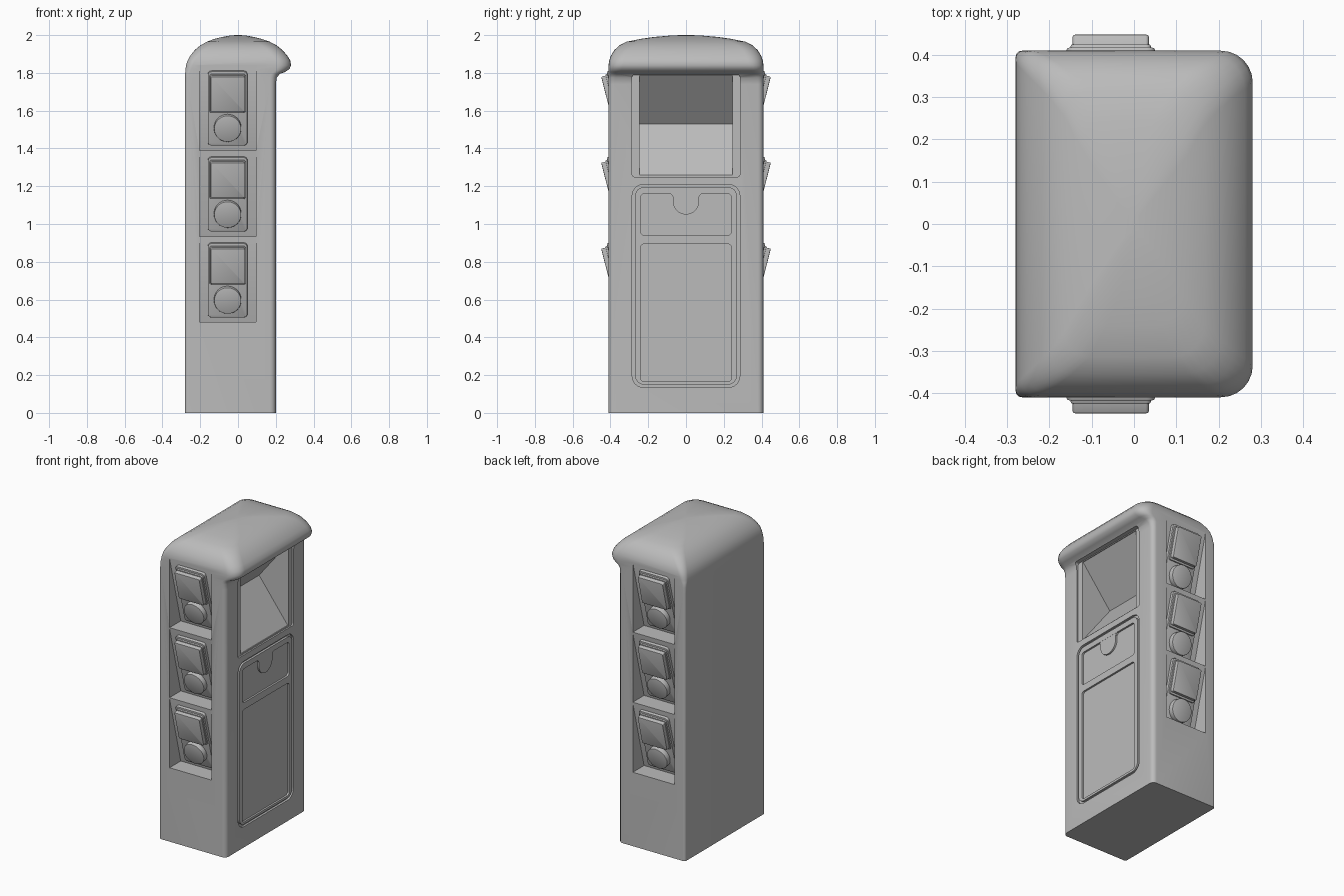
import bpy, bmesh, math
from mathutils import Matrix, Vector

old = bpy.data.objects.get("Cube")
if old:
    bpy.data.objects.remove(old, do_unlink=True)

GREY = bpy.data.materials.new("light grey")
GREY.use_nodes = True
GREY.diffuse_color = (0.5, 0.5, 0.5, 1)
GREY.node_tree.nodes["Principled BSDF"].inputs["Base Color"].default_value = (0.5, 0.5, 0.5, 1)


def frame(u, v, n, origin=(0, 0, 0)):
    """Matrix whose columns are the given axes."""
    m = Matrix((u, v, n)).transposed().to_4x4()
    m.translation = Vector(origin)
    return m


def arc(cx, cy, r, a0, a1, n=8):
    angles = [math.radians(a0 + (a1 - a0) * i / n) for i in range(n + 1)]
    return [(cx + r * math.cos(a), cy + r * math.sin(a)) for a in angles]


def rounded(x0, x1, y0, y1, r, r_left=None, n=6):
    """Rounded rectangle; the left corners may have their own radius."""
    q = r if r_left is None else r_left
    return (arc(x1 - r, y1 - r, r, 0, 90, n) + arc(x0 + q, y1 - q, q, 90, 180, n)
            + arc(x0 + q, y0 + q, q, 180, 270, n) + arc(x1 - r, y0 + r, r, 270, 360, n))


def loft(name, rings, matrix=Matrix()):
    """Closed solid through rings of 3D points."""
    bm = bmesh.new()
    loops = [[bm.verts.new(matrix @ Vector(p)) for p in ring] for ring in rings]
    for a, b in zip(loops, loops[1:]):
        for i in range(len(a)):
            j = (i + 1) % len(a)
            bm.faces.new((a[i], a[j], b[j], b[i]))
    bm.faces.new(loops[0][::-1])
    bm.faces.new(loops[-1])
    bmesh.ops.recalc_face_normals(bm, faces=bm.faces[:])
    mesh = bpy.data.meshes.new(name)
    bm.to_mesh(mesh)
    bm.free()
    mesh.materials.append(GREY)
    ob = bpy.data.objects.new(name, mesh)
    bpy.context.collection.objects.link(ob)
    return ob


def prism(name, pts, matrix, lo, hi):
    return loft(name, [[(u, v, h) for u, v in pts] for h in (lo, hi)], matrix)


def activate(ob):
    bpy.ops.object.select_all(action='DESELECT')
    ob.select_set(True)
    bpy.context.view_layer.objects.active = ob


def cut(ob, cutter):
    mod = ob.modifiers.new("cut", 'BOOLEAN')
    mod.operation = 'DIFFERENCE'
    mod.solver = 'EXACT'
    mod.object = cutter
    activate(ob)
    bpy.ops.object.modifier_apply(modifier=mod.name)
    bpy.data.objects.remove(cutter, do_unlink=True)


def finish(ob, bevel=0):
    activate(ob)
    if bevel:
        mod = ob.modifiers.new("soft edges", 'BEVEL')
        mod.width = bevel
        mod.segments = 2
        mod.limit_method = 'ANGLE'
        bpy.ops.object.modifier_apply(modifier=mod.name)
    bpy.ops.object.shade_smooth_by_angle(angle=math.radians(35))


X, Y, Z = Vector((1, 0, 0)), Vector((0, 1, 0)), Vector((0, 0, 1))
FACE = frame(Y, Z, X, (0.2, 0, 0))      # service face looking along +x
SIDE = frame(X, Z, -Y)                  # profile in x and z

# Cabinet with its overhanging domed hood: z, back x, front x, half width, front radius, back radius
sections = [
    (0, -.28, .2, .41, .03, .015), (1.74, -.28, .2, .41, .03, .015),
    (1.775, -.28, .205, .41, .035, .018), (1.795, -.28, .222, .41, .045, .02),
    (1.805, -.279, .25, .41, .06, .025), (1.82, -.278, .272, .41, .07, .03),
    (1.84, -.275, .281, .41, .075, .035), (1.865, -.267, .277, .407, .08, .04),
    (1.89, -.253, .262, .398, .08, .045), (1.92, -.23, .236, .38, .08, .05),
    (1.945, -.2, .205, .354, .08, .055), (1.965, -.165, .168, .315, .08, .06),
    (1.98, -.125, .125, .24, .08, .06), (1.99, -.085, .085, .17, .06, .05),
    (1.997, -.045, .045, .09, .03, .03), (2, -.012, .012, .03, .01, .01)]
body = loft("cabinet", [[(x, y, z) for x, y in rounded(x0, x1, -w, w, rf, rb)]
                        for z, x0, x1, w, rf, rb in sections])

# Display niche: shallow surround and a wedge-shaped hollow
cut(body, prism("niche_surround", rounded(-.285, .285, 1.25, 1.79, .012), FACE, -.01, .1))
cut(body, prism("niche_hollow", [(.185, 1.26), (-.02, 1.53), (.185, 1.785),
                                 (.3, 1.785), (.3, 1.26)], SIDE, -.245, .245))

# Recess around the service door
cut(body, prism("door_gap", rounded(-.285, .285, .135, 1.21, .06), FACE, -.014, .1))

# Tilted socket bays on both sides
DEPTH, HEIGHT, STEP, START = .115, .45, .455, .48
bays = [(s, START + i * STEP) for s in (-1, 1) for i in range(3)]
for s, z in bays:
    wedge = [(s * .5, z), (s * (.41 - DEPTH), z), (s * .41, z + HEIGHT), (s * .5, z + HEIGHT)]
    cut(body, prism("bay", wedge, frame(Y, Z, X), -.205, .095))
finish(body)

# Service door with two sunken panels and a finger tab
door = prism("service_door", rounded(-.27, .27, .15, 1.195, .048), FACE, -.03, 0)
cut(door, prism("upper_panel", rounded(-.24, .24, .94, 1.16, .02), FACE, -.012, .1))
cut(door, prism("lower_panel", rounded(-.24, .24, .165, .895, .02), FACE, -.012, .1))
finish(door)
tab = [(.085, 1.165), (.07, 1.145)] + arc(0, 1.12, .07, 0, -180, 14) + [(-.07, 1.145), (-.085, 1.165)]
finish(prism("finger_tab", tab, FACE, -.02, -.001))

# Sockets: backplate, hinged cover and round plug cap on each sloping bay
tilt = math.atan2(DEPTH, HEIGHT)
for k, (s, z) in enumerate(bays):
    up = Vector((0, s * math.sin(tilt), math.cos(tilt)))
    out = Vector((0, s * math.cos(tilt), -math.sin(tilt)))
    m = frame(-s * X, up, out, (-.055, s * (.41 - DEPTH), z))
    finish(prism(f"socket_backplate_{k}", rounded(-.105, .105, .03, .435, .02), m, -.01, .018), .004)
    finish(prism(f"socket_cover_base_{k}", rounded(-.095, .095, .21, .422, .012), m, 0, .028), .003)
    finish(prism(f"socket_cover_{k}", rounded(-.09, .09, .222, .415, .008), m, 0, .053), .004)
    finish(prism(f"plug_cap_{k}", arc(0, .13, .072, 0, 348.75, 31), m, 0, .05), .004)
